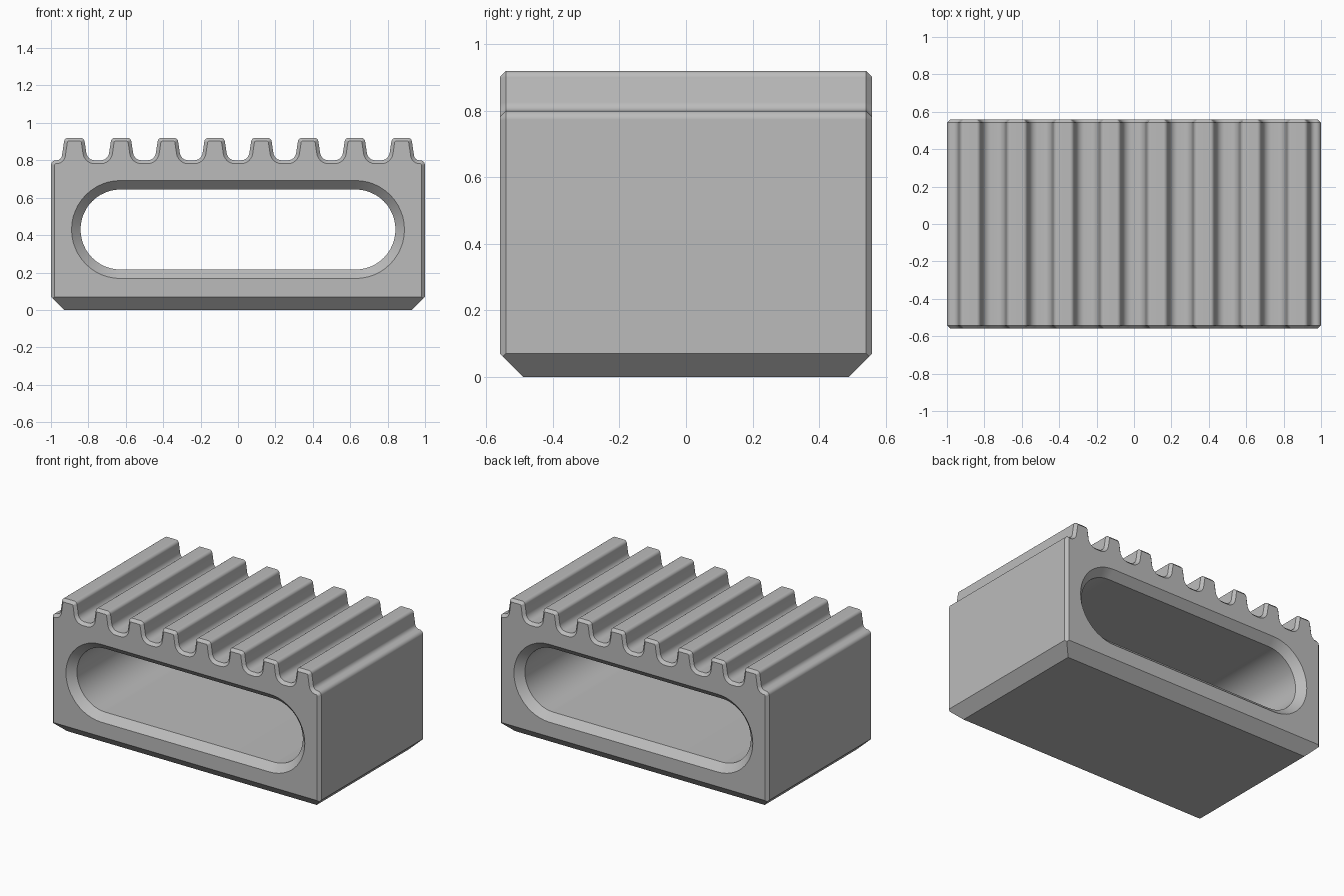
import bpy, bmesh, math
from mathutils import Vector

if "Cube" in bpy.data.objects:
    bpy.data.objects.remove(bpy.data.objects["Cube"])

HALF_X, HALF_Y = 1.0, 0.56
TOP, VALLEY = 0.92, 0.80
EDGE, FOOT = 0.018, 0.07
PITCH = 0.25


def rounded(corners, steps=6):
    """Closed outline from (x, z, radius) corners, each turned into an arc."""
    out = []
    n = len(corners)
    for i, (x, z, r) in enumerate(corners):
        p = Vector((x, z))
        if r == 0:
            out.append(p)
            continue
        a = (Vector(corners[i - 1][:2]) - p).normalized()
        b = (Vector(corners[(i + 1) % n][:2]) - p).normalized()
        half = a.angle(b) / 2
        centre = p + (a + b).normalized() * r / math.sin(half)
        t = r / math.tan(half)
        start, end = p + a * t - centre, p + b * t - centre
        sweep = start.angle_signed(end)
        for k in range(steps + 1):
            f = sweep * k / steps
            c, s = math.cos(-f), math.sin(-f)
            out.append(centre + Vector((c * start.x - s * start.y,
                                        s * start.x + c * start.y)))
    return out


def inset(points, d):
    """Move a clockwise outline inwards with mitred corners."""
    out = []
    for i, p in enumerate(points):
        a = (p - points[i - 1]).normalized()
        b = (points[(i + 1) % len(points)] - p).normalized()
        na, nb = Vector((a.y, -a.x)), Vector((b.y, -b.x))
        out.append(p + (na + nb) * d / (1 + na.dot(nb)))
    return out


def slot(radius, steps=24):
    """Clockwise stadium outline."""
    pts = []
    for side in (-1, 1):
        for k in range(steps + 1):
            ang = math.pi * k / steps
            pts.append(Vector((side * (0.628 + radius * math.sin(ang)),
                               0.43 + side * radius * math.cos(ang))))
    return pts


def loft(bm, sections):
    """Skin a list of (y, outline) sections; return first and last edge loops."""
    rings = [[bm.verts.new((p.x, y, p.y)) for p in pts] for y, pts in sections]
    n = len(rings[0])
    for r0, r1 in zip(rings, rings[1:]):
        for i in range(n):
            j = (i + 1) % n
            bm.faces.new((r0[i], r0[j], r1[j], r1[i]))
    return [[bm.edges.get((r[i], r[(i + 1) % n])) for i in range(n)]
            for r in (rings[0], rings[-1])]


# Ribbed outline, clockwise from the lower left, run below the floor for trimming
corners = [(-HALF_X, -0.1, 0), (-HALF_X, VALLEY, 0.027)]
for i in range(8):
    cx = (i - 3.5) * PITCH
    corners += [(cx - 0.07, VALLEY, 0.03 if i == 0 else 0.045),
                (cx - 0.052, TOP, 0.022), (cx + 0.052, TOP, 0.022),
                (cx + 0.07, VALLEY, 0.03 if i == 7 else 0.045)]
corners += [(HALF_X, VALLEY, 0.027), (HALF_X, -0.1, 0)]
outline = rounded(corners)
small = inset(outline, EDGE)

# Outer skin and slot skin, both chamfered front and back
bm = bmesh.new()
outer = loft(bm, [(-HALF_Y, small), (-HALF_Y + EDGE, outline),
                  (HALF_Y - EDGE, outline), (HALF_Y, small)])
wide, narrow, depth = slot(0.262), slot(0.214), 0.048
inner = loft(bm, [(-HALF_Y, wide), (-HALF_Y + depth, narrow),
                  (HALF_Y - depth, narrow), (HALF_Y, wide)])

# Front and back walls around the slot
for k, y in enumerate((-1, 1)):
    bmesh.ops.triangle_fill(bm, edges=outer[k] + inner[k], use_beauty=True,
                            normal=(0, y, 0))

# Trim the floor and the sloping foot chamfers
cuts = [((0, 0, 0), (0, 0, -1))]
for s in (-1, 1):
    cuts.append(((s * (HALF_X - FOOT), 0, 0), (s, 0, -1)))
    cuts.append(((0, s * (HALF_Y - FOOT), 0), (0, s, -1)))
for co, no in cuts:
    bmesh.ops.bisect_plane(bm, geom=bm.verts[:] + bm.edges[:] + bm.faces[:],
                           plane_co=co, plane_no=no, clear_outer=True)
    rim = [e for e in bm.edges if e.is_boundary]
    bmesh.ops.holes_fill(bm, edges=rim, sides=0)
bmesh.ops.recalc_face_normals(bm, faces=bm.faces[:])

mesh = bpy.data.meshes.new("ribbed_block")
bm.to_mesh(mesh)
bm.free()
block = bpy.data.objects.new("ribbed_block", mesh)
bpy.context.collection.objects.link(block)

# Plain grey finish
grey = bpy.data.materials.new("plain_grey")
grey.use_nodes = True
grey.diffuse_color = (0.5, 0.5, 0.5, 1)
grey.node_tree.nodes["Principled BSDF"].inputs["Base Color"].default_value = (0.5, 0.5, 0.5, 1)
mesh.materials.append(grey)

# Smooth curves with crisp chamfers
bpy.ops.object.select_all(action="DESELECT")
block.select_set(True)
bpy.context.view_layer.objects.active = block
bpy.ops.object.shade_smooth_by_angle(angle=math.radians(30))
weighted = block.modifiers.new("flat_walls", "WEIGHTED_NORMAL")
weighted.keep_sharp = True
